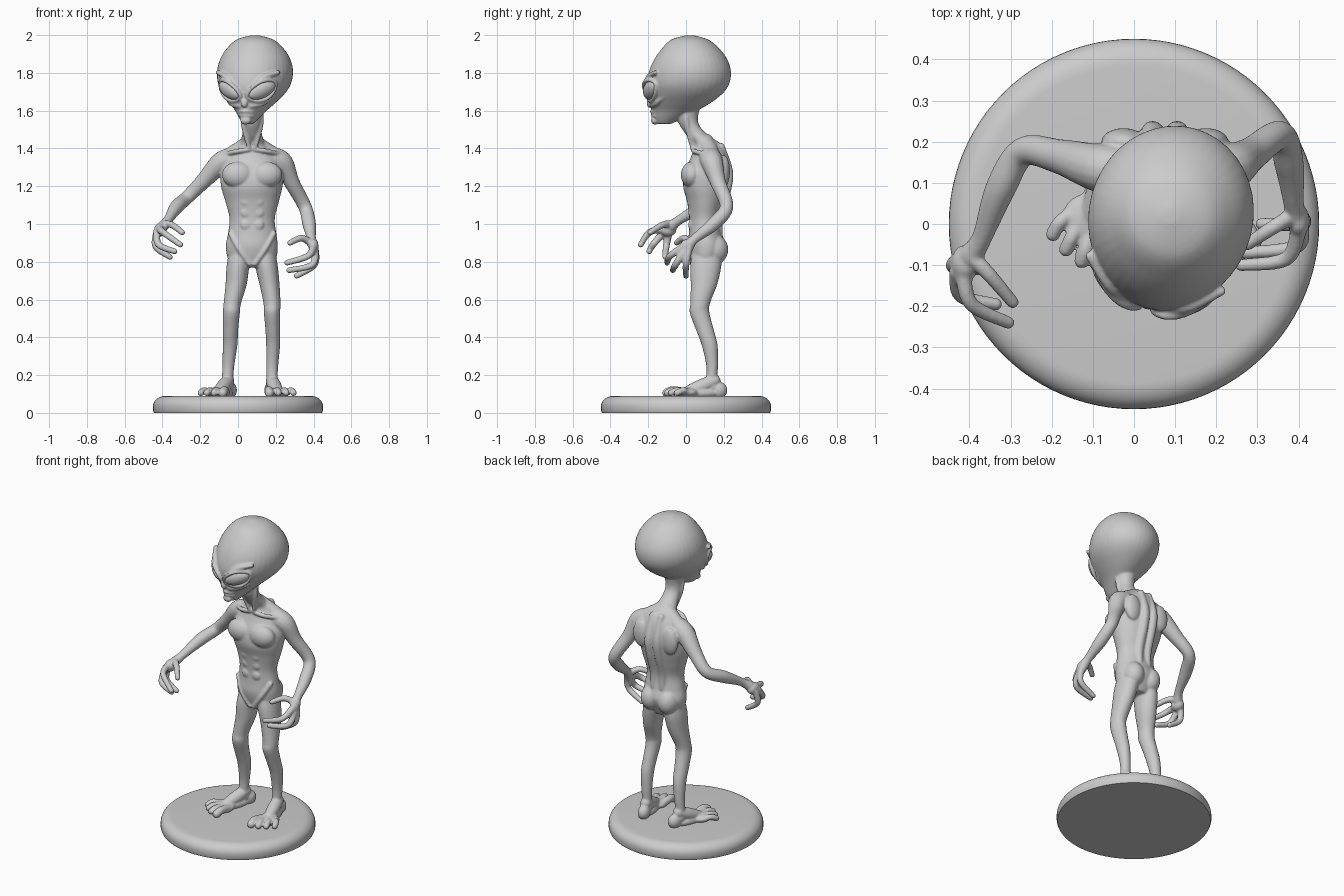
import bpy, bmesh, math
from mathutils import Matrix, Vector

I4 = Matrix.Identity(4)
bm = bmesh.new()


def spline(rows, n=6):
    """Catmull-Rom interpolation of rows of numbers."""
    p = [rows[0]] + list(rows) + [rows[-1]]
    out = []
    for i in range(1, len(p) - 2):
        for k in range(n):
            t = k / n
            out.append([0.5 * (2 * b + (c - a) * t + (2 * a - 5 * b + 4 * c - d) * t * t
                               + (3 * b - a - 3 * c + d) * t ** 3)
                        for a, b, c, d in zip(p[i - 1], p[i], p[i + 1], p[i + 2])])
    return out + [list(rows[-1])]


def bridge(rings):
    vs = [[bm.verts.new(c) for c in r] for r in rings]
    n = len(vs[0])
    for a, b in zip(vs, vs[1:]):
        for i in range(n):
            bm.faces.new((a[i], a[(i + 1) % n], b[(i + 1) % n], b[i]))
    bm.faces.new(vs[0][::-1])
    bm.faces.new(vs[-1])


def circle(n):
    return [(math.cos(2 * math.pi * i / n), math.sin(2 * math.pi * i / n)) for i in range(n)]


def ball(c, r, M=I4):
    r = r if isinstance(r, tuple) else (r, r, r)
    bmesh.ops.create_uvsphere(bm, u_segments=24, v_segments=14, radius=1,
                              matrix=M @ Matrix.Translation(c) @ Matrix.Diagonal((*r, 1)))


def loft(rows, M=I4):
    """Horizontal ellipses: x, y, z, rx, ry."""
    bridge([[M @ Vector((x + rx * c, y + ry * s, z)) for c, s in circle(40)]
            for x, y, z, rx, ry in spline(rows)])


def tube(rows, M=I4):
    """Round limb along points: x, y, z, r."""
    rows = spline(rows)
    pts = [Vector(r[:3]) for r in rows]
    rings, q, old = [], None, None
    for i, p in enumerate(pts):
        t = (pts[min(i + 1, len(pts) - 1)] - pts[max(i - 1, 0)]).normalized()
        q = t.to_track_quat('Z', 'Y') if q is None else old.rotation_difference(t) @ q
        old = t
        rings.append([M @ (p + q @ Vector((c, s, 0)) * rows[i][3]) for c, s in circle(16)])
    bridge(rings)
    for i in (0, -1):
        ball(pts[i], rows[i][3] * 0.99, M)


def finish(name, mesh_bm):
    bmesh.ops.recalc_face_normals(mesh_bm, faces=mesh_bm.faces)
    me = bpy.data.meshes.new(name)
    mesh_bm.to_mesh(me)
    mesh_bm.free()
    ob = bpy.data.objects.new(name, me)
    bpy.context.collection.objects.link(ob)
    for p in me.polygons:
        p.use_smooth = True
    return ob


# torso and neck
X = 0.075
loft([(X, .105, .77, .09, .06), (X, .105, .81, .125, .08), (X - .002, .11, .88, .138, .1),
      (X, .103, .95, .128, .088), (X, .1, 1.03, .12, .083), (X, .105, 1.12, .142, .1),
      (X - .002, .105, 1.2, .163, .12), (X, .115, 1.28, .165, .12), (X, .125, 1.36, .13, .097),
      (X, .115, 1.42, .075, .075), (X, .06, 1.47, .053, .058), (X, .015, 1.53, .05, .052),
      (X, .005, 1.6, .06, .065), (X, .01, 1.66, .08, .09)])
for s in (-1, 1):
    tube([(X, .1, 1.43, .05), (X + s * .07, .125, 1.39, .045), (X + s * .14, .14, 1.34, .05)])  # trapezius
    ball((X + s * .075, .03, 1.26), (.085, .057, .07))                                        # pectoral
    ball((X + s * .1, .2, 1.28), (.055, .033, .085))                                          # shoulder blade
    ball((X + s * .06, .148, .865), (.064, .076, .08))                                        # buttock
    tube([(X + s * .03, .185, 1.41, .02), (X + s * .03, .222, 1.28, .027), (X + s * .03, .212, 1.18, .027),
          (X + s * .03, .172, 1.05, .027), (X + s * .03, .175, .95, .02)])                    # spine ridge
    tube([(X + s * .015, .035, 1.395, .012), (X + s * .08, .045, 1.385, .013), (X + s * .15, .1, 1.37, .012)])
    tube([(X + s * .045, .0, 1.6, .015), (X + s * .045, .005, 1.52, .014), (X + s * .015, .035, 1.4, .012)])
    tube([(X + s * .115, .06, .95, .014), (X + s * .07, .03, .87, .015), (X + s * .015, .035, .79, .015)])
    for z, y in ((1.12, .02), (1.06, .027), (.995, .026)):                                    # abdominals
        ball((X + s * .032, y, z), (.03, .014, .028))

# legs
loft([(.015, .11, .86, .06, .075), (.0, .105, .78, .06, .082), (-.01, .095, .68, .056, .07),
      (-.03, .075, .58, .046, .052), (-.035, .072, .53, .045, .052), (-.04, .1, .44, .041, .047),
      (-.042, .125, .36, .039, .042), (-.05, .138, .26, .032, .032), (-.055, .138, .19, .03, .029),
      (-.055, .14, .13, .033, .035)])
loft([(.135, .11, .86, .06, .075), (.15, .105, .78, .06, .082), (.167, .095, .68, .053, .07),
      (.18, .075, .58, .045, .052), (.18, .072, .53, .043, .052), (.184, .1, .44, .039, .047),
      (.186, .125, .36, .037, .042), (.182, .138, .26, .032, .032), (.18, .138, .19, .03, .029),
      (.18, .14, .13, .033, .035)])

# feet, big toe on the inner side
for ax, ang, s in ((-.055, -21, -1), (.182, 11, 1)):
    M = Matrix.Translation((ax, .14, 0)) @ Matrix.Rotation(math.radians(ang), 4, 'Z')
    ball((0, .035, .12), (.036, .045, .045), M)
    tube([(0, .01, .17, .033), (0, -.05, .145, .038), (0, -.12, .117, .033)], M)
    ball((0, -.06, .105), (.042, .1, .03), M)
    ball((s * .003, -.14, .108), (.068, .065, .028), M)
    for x, y, r in ((-.058, -.235, .024), (-.014, -.24, .019), (.028, -.228, .018), (.068, -.205, .018)):
        tube([(s * x * .7, -.14, .108, r), (s * x, y + .035, .119, r * .95), (s * x * 1.08, y, .106, r)], M)

# arms
tube([(-.05, .13, 1.34, .062), (-.1, .14, 1.315, .057), (-.185, .165, 1.225, .042), (-.27, .175, 1.14, .036),
      (-.325, .085, 1.09, .037), (-.368, -.03, 1.025, .025), (-.395, -.075, .99, .03)])
tube([(.19, .13, 1.345, .062), (.238, .14, 1.32, .057), (.285, .17, 1.22, .042), (.355, .215, 1.09, .036),
      (.377, .145, 1.0, .036), (.388, .05, .925, .025), (.395, .02, .895, .03)])

# hands
ball((-.41, -.095, .97), (.034, .045, .036))
ball((.4, .005, .88), (.027, .036, .04))
for f in (((-.395, -.08, 1.0), (-.35, -.125, .995), (-.295, -.19, .955)),
          ((-.415, -.12, .975), (-.395, -.195, .955), (-.305, -.24, .89)),
          ((-.43, -.115, .96), (-.42, -.175, .89), (-.335, -.195, .855)),
          ((-.43, -.09, .955), (-.435, -.105, .88), (-.36, -.11, .825)),
          ((.385, .02, .9), (.335, -.01, .925), (.275, -.05, .9)),
          ((.4, -.015, .88), (.37, -.085, .83), (.26, -.1, .795)),
          ((.405, .0, .87), (.395, -.055, .785), (.27, -.07, .755)),
          ((.408, .015, .87), (.405, .0, .785), (.31, .0, .725))):
    tube([(*f[0], .02), (*f[1], .018), (*f[2], .0155)])

# head, turned slightly to one side
H = Matrix.Translation((.09, .02, 0)) @ Matrix.Rotation(math.radians(-15), 4, 'Z')
profile = [(1.999, .0, .04, .02), (1.975, -.08, .12, .1), (1.92, -.135, .185, .158), (1.86, -.175, .225, .19),
           (1.8, -.2, .24, .2), (1.74, -.212, .23, .19), (1.69, -.207, .195, .162), (1.64, -.197, .13, .118),
           (1.6, -.187, .06, .08), (1.56, -.178, -.02, .05), (1.53, -.16, -.08, .026)]
loft([(0, (f + b) / 2 - .02, z, rx, (b - f) / 2) for z, f, b, rx in profile], H)
ball((0, -.222, 1.64), (.018, .014, .024), H)      # nose
ball((0, -.19, 1.548), (.03, .022, .022), H)       # chin
for z, y in ((1.596, -.21), (1.576, -.204)):       # lips
    tube([(-.036, y + .022, z - .004, .006), (0, y, z, .009), (.036, y + .022, z - .004, .006)], H)
for s, side in ((-1, "right"), (1, "left")):
    E = (H @ Matrix.Translation((s * .095, -.2, 1.705)) @ Matrix.Rotation(s * math.radians(39), 4, 'Z')
         @ Matrix.Rotation(.3, 4, 'X') @ Matrix.Rotation(-s * math.radians(25), 4, 'Y'))
    # eyelid rim
    rim = []
    for c, q in circle(20) + [(1, 0)]:
        x = .086 * c
        rim.append((x, 2.2 * x * x, .052 * q * abs(q) ** .3, .0105))
    tube(rim, E)
    # brow and cheek
    tube([(s * .018, -.222, 1.675, .012), (s * .09, -.207, 1.768, .015), (s * .165, -.145, 1.802, .012)], H)
    tube([(s * .03, -.2, 1.625, .012), (s * .085, -.165, 1.638, .014), (s * .13, -.1, 1.68, .012)], H)
    # eyeball
    eye = bmesh.new()
    bmesh.ops.create_uvsphere(eye, u_segments=32, v_segments=20, radius=1,
                              matrix=E @ Matrix.Translation((0, .012, 0)) @ Matrix.Diagonal((.08, .034, .044, 1)))
    finish("eye_" + side, eye)

# fuse all body parts into one smooth skin
body = finish("body", bm)
rm = body.modifiers.new("fuse", 'REMESH')
rm.mode = 'VOXEL'
rm.voxel_size = 0.0055
rm.use_smooth_shade = True
sm = body.modifiers.new("soften", 'SMOOTH')
sm.factor = 0.5
sm.iterations = 6

# round display base with a rolled upper edge
bm = bmesh.new()
edge = [(.445, 0), (.45, .012), (.45, .035)]
edge += [(.385 + .065 * math.cos(a * math.pi / 16), .035 + .055 * math.sin(a * math.pi / 16)) for a in range(1, 9)]
bridge([[(r * c, r * s, z) for c, s in circle(96)] for r, z in edge])
base = finish("base", bm)
bpy.ops.object.select_all(action='DESELECT')
base.select_set(True)
bpy.context.view_layer.objects.active = base
bpy.ops.object.shade_smooth_by_angle(angle=math.radians(40))
